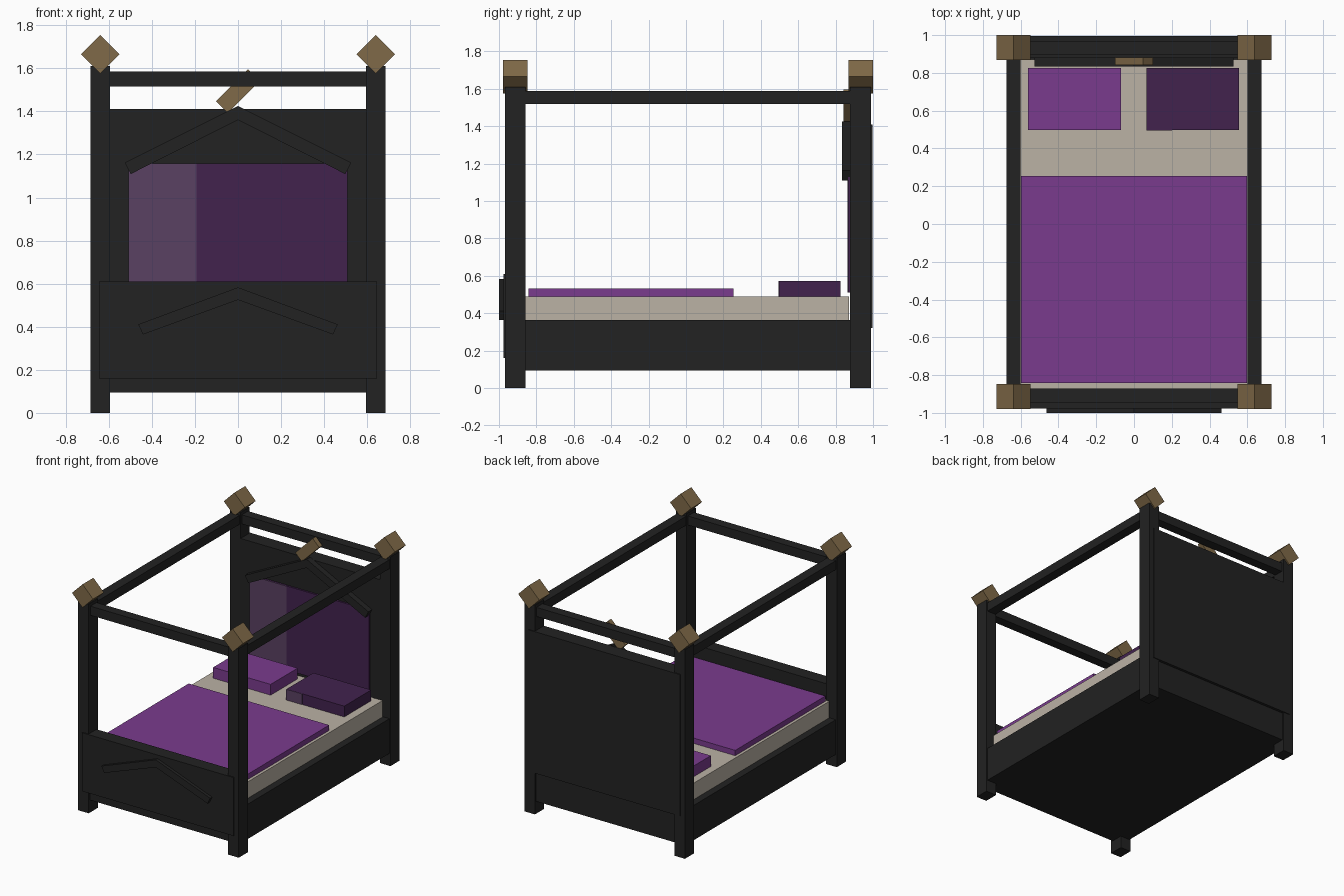
import bpy, bmesh, math
from mathutils import Matrix, Vector

if "Cube" in bpy.data.objects:
    bpy.data.objects.remove(bpy.data.objects["Cube"])


def material(name, rgb):
    m = bpy.data.materials.new(name)
    m.diffuse_color = (*rgb, 1.0)
    m.use_nodes = True
    m.node_tree.nodes["Principled BSDF"].inputs["Base Color"].default_value = m.diffuse_color
    return m


BLACK = material("black wood", (0.016, 0.016, 0.016))
PURPLE = material("purple fabric", (0.195, 0.044, 0.270))
DARK_PURPLE = material("dark purple fabric", (0.054, 0.016, 0.076))
SHEEN = material("pale purple sheen", (0.102, 0.053, 0.122))
BEIGE = material("beige mattress", (0.497, 0.445, 0.376))
GOLD = material("old gold", (0.216, 0.144, 0.065))


def finish(name, bm, mat):
    bmesh.ops.recalc_face_normals(bm, faces=bm.faces)
    me = bpy.data.meshes.new(name)
    bm.to_mesh(me)
    bm.free()
    me.materials.append(mat)
    ob = bpy.data.objects.new(name, me)
    bpy.context.collection.objects.link(ob)
    return ob


def box(name, x, y, z, mat, turn=0.0):
    """Box from ranges on each axis, optionally turned about its own y axis."""
    size = [r[1] - r[0] for r in (x, y, z)]
    mid = Vector([(r[0] + r[1]) / 2 for r in (x, y, z)])
    bm = bmesh.new()
    bmesh.ops.create_cube(bm, size=1.0)
    bm.transform(Matrix.Translation(mid) @ Matrix.Rotation(turn, 4, 'Y')
                 @ Matrix.Diagonal((*size, 1.0)))
    return finish(name, bm, mat)


def chevron(name, half, y, mat):
    """Mitred roof shape: half = upper apex, upper end, lower end, lower apex."""
    bm = bmesh.new()
    for side in (-1, 1):
        verts = [bm.verts.new((side * px, y[0], pz)) for px, pz in half]
        face = bm.faces.new(verts)
        out = bmesh.ops.extrude_face_region(bm, geom=[face])
        moved = [v for v in out["geom"] if isinstance(v, bmesh.types.BMVert)]
        bmesh.ops.translate(bm, verts=moved, vec=(0, y[1] - y[0], 0))
    return finish(name, bm, mat)


# Corner posts with diamond caps
for side, sx in (("left", -1), ("right", 1)):
    for end, y0, y1 in (("front", -0.968, -0.857), ("back", 0.878, 0.99)):
        cx, cy = sx * 0.639, (y0 + y1) / 2
        box(f"{end}_{side}_post", (cx - 0.045, cx + 0.045), (y0, y1), (0, 1.61), BLACK)
        box(f"{end}_{side}_cap", (cx - 0.0635, cx + 0.0635), (cy - 0.066, cy + 0.066),
            (1.6015, 1.7285), GOLD, math.radians(45))

# Canopy rails
for side, sx in (("left", -1), ("right", 1)):
    xs = sorted((sx * 0.6, sx * 0.676))
    box(f"{side}_canopy_rail", xs, (-0.9, 0.92), (1.518, 1.588), BLACK)
box("front_canopy_rail", (-0.62, 0.62), (-0.946, -0.872), (1.516, 1.586), BLACK)
box("back_canopy_rail", (-0.62, 0.62), (0.895, 0.97), (1.516, 1.586), BLACK)

# Bed base, footboard and headboard
box("bed_base", (-0.675, 0.675), (-0.95, 0.975), (0.095, 0.363), BLACK)
box("footboard", (-0.645, 0.645), (-0.976, -0.872), (0.16, 0.61), BLACK)
box("headboard", (-0.645, 0.645), (0.88, 0.996), (0.32, 1.41), BLACK)

# Padded headboard panel with its paler strip
box("headboard_panel", (-0.508, 0.508), (0.866, 0.885), (0.51, 1.157), DARK_PURPLE)
box("headboard_panel_strip", (-0.508, -0.193), (0.863, 0.867), (0.51, 1.157), SHEEN)

# Roof-shaped trims and the gold block behind the upper one
chevron("headboard_trim", [(0, 1.425), (0.526, 1.162), (0.498, 1.109), (0, 1.36)],
        (0.835, 0.882), BLACK)
chevron("footboard_trim", [(0, 0.583), (0.463, 0.411), (0.441, 0.364), (0, 0.525)],
        (-1.0, -0.974), BLACK)
box("headboard_ornament", (-0.105, 0.105), (0.842, 0.882), (1.455, 1.533), GOLD,
    math.radians(-45))

# Mattress and bedding
box("mattress", (-0.62, 0.62), (-0.872, 0.872), (0.35, 0.49), BEIGE)
box("blanket", (-0.598, 0.598), (-0.842, 0.255), (0.485, 0.531), PURPLE)
box("left_pillow", (-0.56, -0.07), (0.497, 0.825), (0.485, 0.573), PURPLE)
box("right_pillow", (0.065, 0.557), (0.497, 0.825), (0.485, 0.573), DARK_PURPLE)
box("right_pillow_strip", (0.065, 0.2), (0.494, 0.498), (0.488, 0.572), SHEEN)
